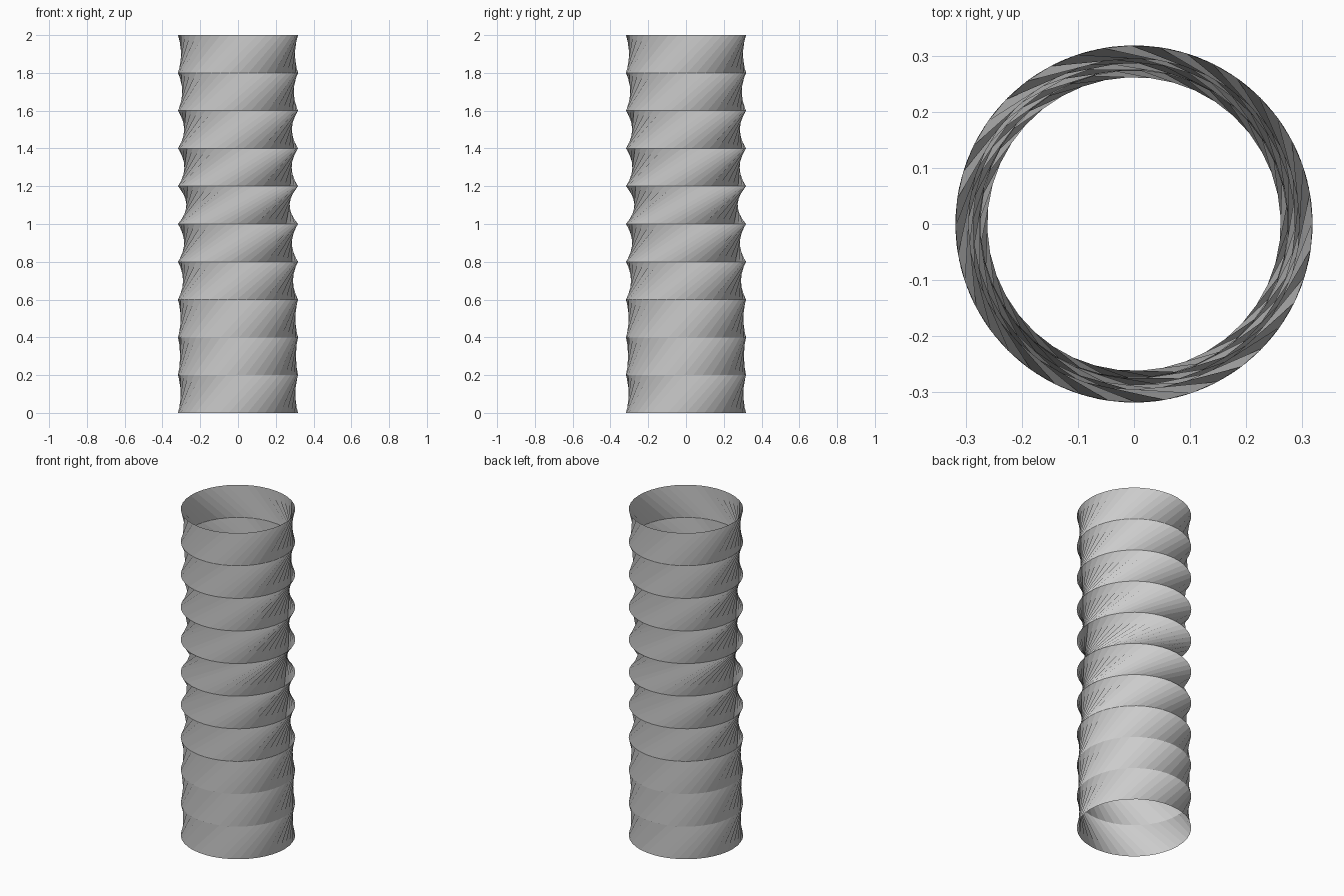
import bpy, bmesh
from math import cos, sin, radians, pi

if "Cube" in bpy.data.objects:
    bpy.data.objects.remove(bpy.data.objects["Cube"])

SIDES = 40
RADIUS = 1 / pi
BAND = 0.2
# twist of each band in degrees, bottom to top
TWISTS = [34, 30, 34, 47, 61, 70, 62, 52, 43, 36]


def ring(bm, z, turn):
    return [bm.verts.new((RADIUS * cos(turn + 2 * pi * i / SIDES),
                          RADIUS * sin(turn + 2 * pi * i / SIDES), z))
            for i in range(SIDES)]


# open tube of stacked twisted bands
bm = bmesh.new()
turn = 0.0
lower = ring(bm, 0, turn)
for k, twist in enumerate(TWISTS):
    turn += radians(twist)
    upper = ring(bm, BAND * (k + 1), turn)
    for i in range(SIDES):
        j = (i + 1) % SIDES
        bm.faces.new((lower[i], lower[j], upper[j], upper[i]))
    lower = upper

mesh = bpy.data.meshes.new("twisted_tube")
bm.to_mesh(mesh)
bm.free()
bpy.context.collection.objects.link(bpy.data.objects.new("twisted_tube", mesh))
